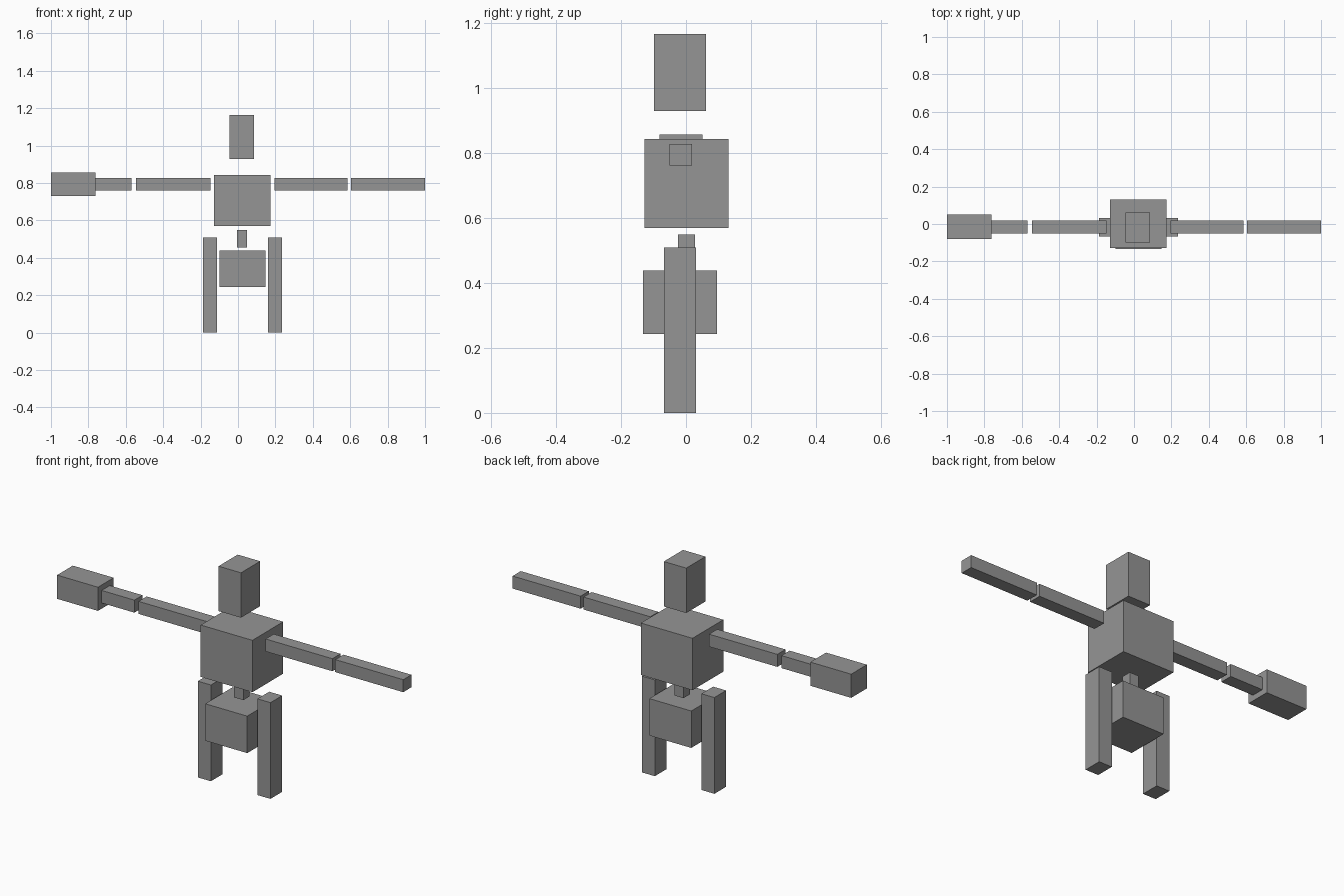
import bpy

if "Cube" in bpy.data.objects:
    bpy.data.objects.remove(bpy.data.objects["Cube"])

grey = bpy.data.materials.new("mid grey")
grey.diffuse_color = (0.3, 0.3, 0.3, 1)
grey.use_nodes = True
grey.node_tree.nodes["Principled BSDF"].inputs["Base Color"].default_value = grey.diffuse_color


def box(name, x, y, z):
    """Block spanning the given (min, max) ranges."""
    bpy.ops.mesh.primitive_cube_add(size=1, location=[(a + b) / 2 for a, b in (x, y, z)])
    ob = bpy.context.object
    ob.name = name
    ob.scale = [b - a for a, b in (x, y, z)]
    bpy.ops.object.transform_apply(location=False, rotation=False, scale=True)
    ob.data.materials.append(grey)
    return ob


# Body column
box("head", (-0.045, 0.086), (-0.098, 0.062), (0.928, 1.165))
box("torso", (-0.129, 0.173), (-0.127, 0.13), (0.569, 0.843))
box("waist", (-0.005, 0.049), (-0.025, 0.028), (0.455, 0.549))
box("pelvis", (-0.098, 0.147), (-0.133, 0.096), (0.243, 0.438))

# Legs, mirrored about the body centre line
MID = 0.0245
for side, s in (("left", 1), ("right", -1)):
    x = sorted((MID + s * 0.136, MID + s * 0.212))
    box(side + "_leg", x, (-0.067, 0.031), (0, 0.508))

# Arms: two thin segments per side
ARM_Y, ARM_Z = (-0.05, 0.018), (0.761, 0.827)
for name, x in (("left_upper_arm", (0.196, 0.586)), ("left_forearm", (0.603, 1.0)),
                ("right_upper_arm", (-0.546, -0.147)), ("right_forearm", (-0.965, -0.57))):
    box(name, x, ARM_Y, ARM_Z)

# Large block fist around the end of the right forearm
box("right_fist", (-1.0, -0.761), (-0.081, 0.05), (0.731, 0.856))
